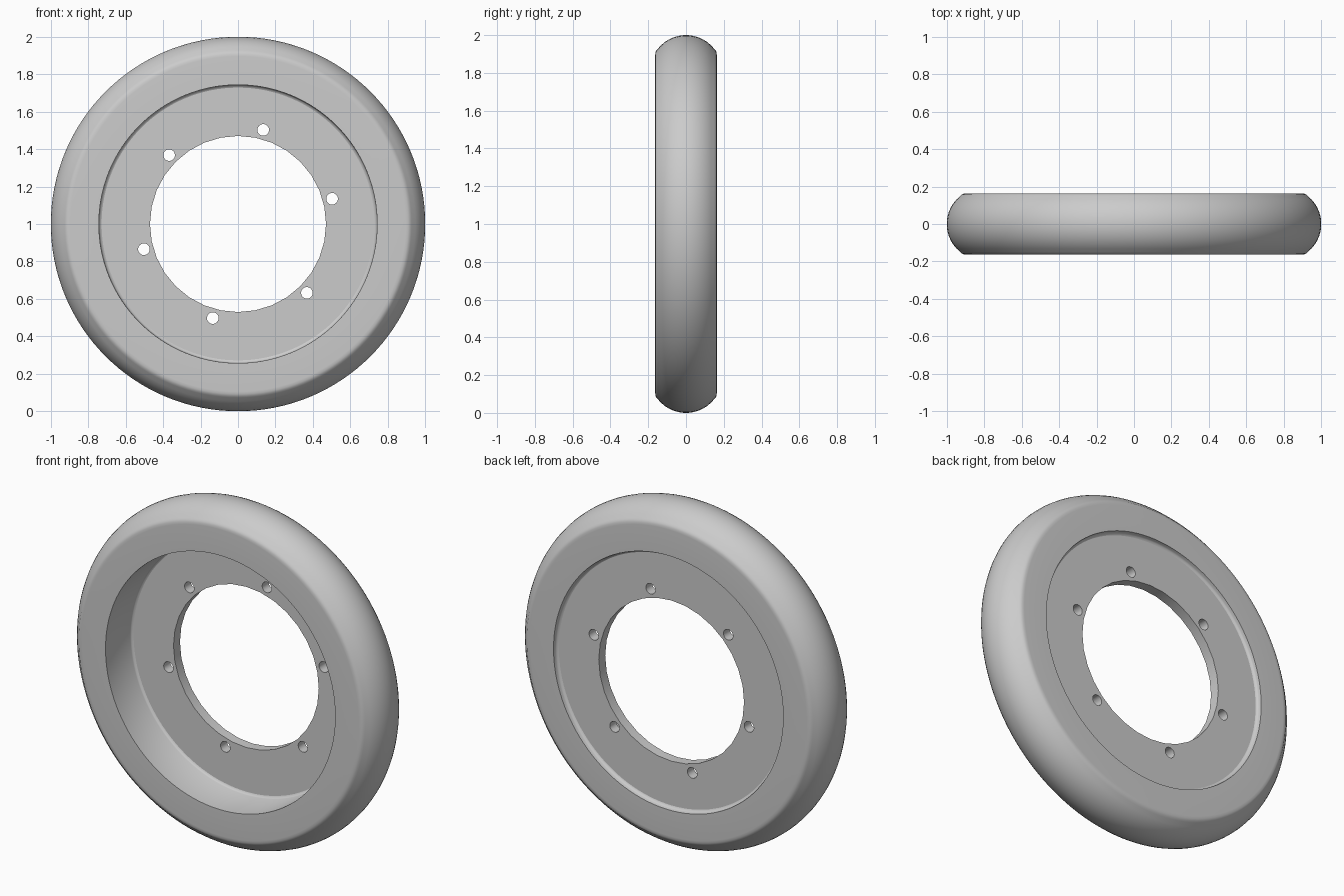
import bpy, bmesh
from math import sin, cos, pi, radians

if "Cube" in bpy.data.objects:
    bpy.data.objects.remove(bpy.data.objects["Cube"])

gray = bpy.data.materials.new("light gray")
gray.use_nodes = True
color = (0.6, 0.6, 0.6, 1)
gray.diffuse_color = color
gray.node_tree.nodes["Principled BSDF"].inputs["Base Color"].default_value = color


def lathe(name, profile, segments):
    """Turn a closed (radius, y) profile around the wheel axle."""
    bm = bmesh.new()
    rings = []
    for i in range(segments):
        a = 2 * pi * i / segments
        rings.append([bm.verts.new((r * cos(a), y, 1 + r * sin(a))) for r, y in profile])
    n = len(profile)
    for i in range(segments):
        here, there = rings[i], rings[(i + 1) % segments]
        for j in range(n):
            k = (j + 1) % n
            bm.faces.new((here[j], here[k], there[k], there[j]))
    bmesh.ops.recalc_face_normals(bm, faces=bm.faces)
    mesh = bpy.data.meshes.new(name)
    bm.to_mesh(mesh)
    bm.free()
    mesh.materials.append(gray)
    obj = bpy.data.objects.new(name, mesh)
    bpy.context.collection.objects.link(obj)
    return obj


def activate(obj):
    bpy.ops.object.select_all(action="DESELECT")
    obj.select_set(True)
    bpy.context.view_layer.objects.active = obj


HALF, FRONT, BACK = 0.163, 0.075, 0.135   # half width, plate faces

# Tyre: rounded tread, flat sidewalls, bore with a small fillet at the plate
tread = [(0.81 + 0.19 * cos(radians(a)), 0.19 * sin(radians(a)))
         for a in range(-52, 53, 8)]
shoulder = [(0.92, 0.157), (0.908, 0.162), (0.895, HALF)]
bore = [(0.743, HALF), (0.741, BACK + 0.012), (0.737, BACK + 0.004), (0.728, BACK),
        (0.728, FRONT), (0.737, FRONT - 0.004), (0.741, FRONT - 0.012), (0.743, -HALF)]
front_shoulder = [(r, -y) for r, y in reversed(shoulder)]
tyre = lathe("tyre", tread + shoulder + bore + front_shoulder, 128)

# Hub plate set toward the back, with a large centre hole
plate = lathe("hub_plate", [(0.47, FRONT), (0.78, FRONT), (0.78, BACK), (0.47, BACK)], 32)

# Six bolt holes drilled through the plate
for i in range(6):
    a = radians(15 + 60 * i)
    bpy.ops.mesh.primitive_cylinder_add(
        vertices=24, radius=0.031, depth=0.3, rotation=(pi / 2, 0, 0),
        location=(0.52 * cos(a), 0.1, 1 + 0.52 * sin(a)))
    drill = bpy.context.object
    drill.name = "bolt_hole_cutter"
    drill.hide_render = True
    cut = plate.modifiers.new("bolt_hole", "BOOLEAN")
    cut.operation = "DIFFERENCE"
    cut.solver = "EXACT"
    cut.object = drill
    activate(plate)
    bpy.ops.object.modifier_apply(modifier=cut.name)
    bpy.data.objects.remove(drill)

for part in (tyre, plate):
    activate(part)
    bpy.ops.object.shade_smooth_by_angle(angle=radians(40))
